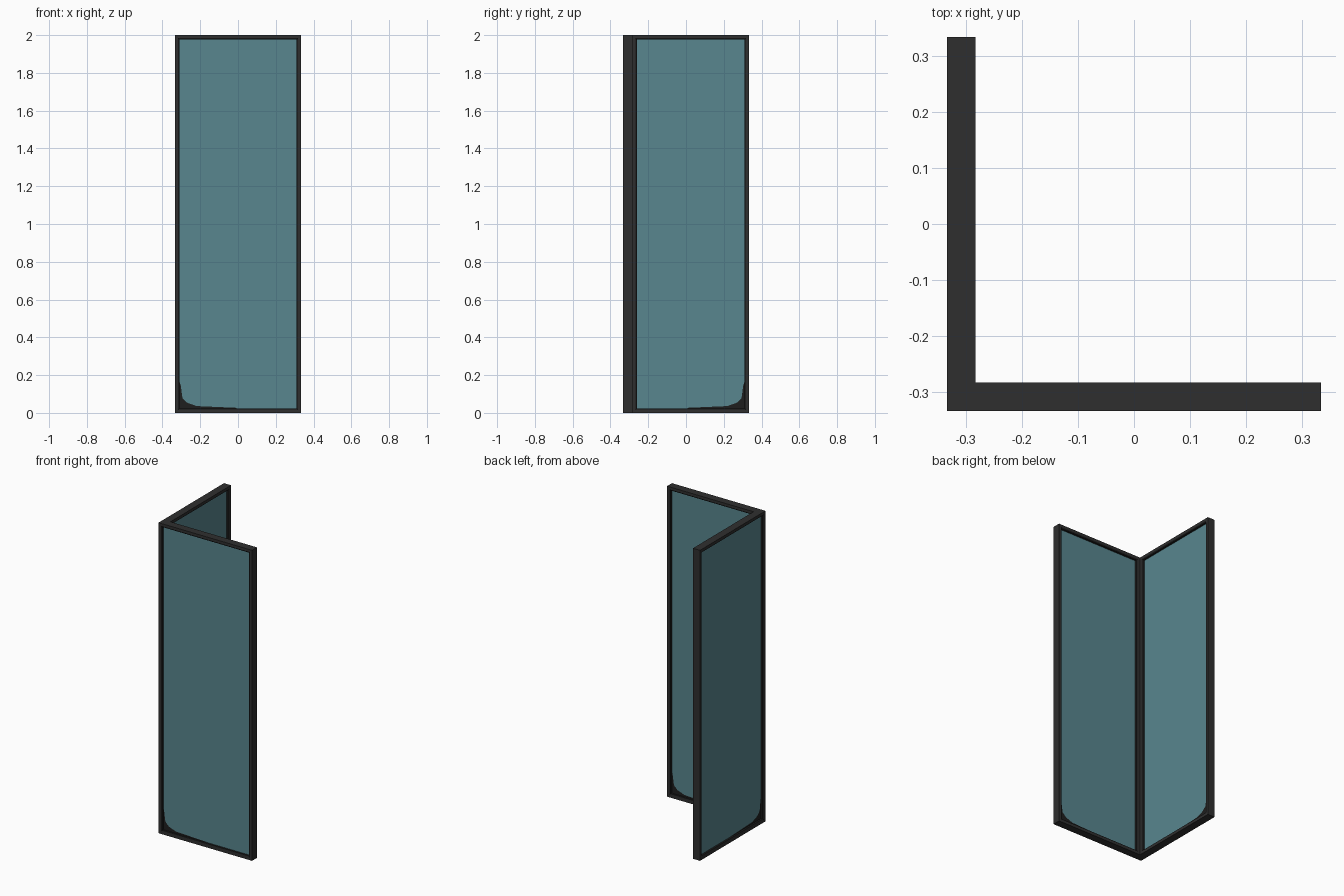
import bpy, bmesh
from mathutils import Vector

if "Cube" in bpy.data.objects:
    bpy.data.objects.remove(bpy.data.objects["Cube"])

A, T, H = 0.333, 0.05, 2.0      # half width, panel thickness, height
BORDER, DEPTH = 0.024, 0.015    # rim width, pane recess


def material(name, rgb):
    m = bpy.data.materials.new(name)
    m.diffuse_color = (*rgb, 1)
    m.use_nodes = True
    m.node_tree.nodes["Principled BSDF"].inputs["Base Color"].default_value = m.diffuse_color
    return m


frame = material("dark frame", (0.028, 0.028, 0.028))
bead = material("black seal", (0.013, 0.013, 0.013))
glass = material("teal pane", (0.098, 0.238, 0.272))


def finish(bm, name, mats):
    me = bpy.data.meshes.new(name)
    bm.to_mesh(me)
    bm.free()
    for m in mats:
        me.materials.append(m)
    ob = bpy.data.objects.new(name, me)
    bpy.context.collection.objects.link(ob)
    return ob


# Corner screen: L-shaped prism
bm = bmesh.new()
I = -A + T
profile = [(-A, -A), (A, -A), (A, I), (I, I), (I, A), (-A, A)]
base = bm.faces.new([bm.verts.new((x, y, 0)) for x, y in profile])
ext = bmesh.ops.extrude_face_region(bm, geom=[base])
bmesh.ops.translate(bm, vec=(0, 0, H),
                    verts=[v for v in ext["geom"] if isinstance(v, bmesh.types.BMVert)])
bmesh.ops.recalc_face_normals(bm, faces=bm.faces[:])

# Recessed panes: inset the four wide faces with a rim and a black seal
bm.normal_update()
panes = [f for f in bm.faces if abs(f.normal.z) < 0.1 and f.calc_area() > 0.5]
for width, depth, mat in ((0.016, 0, 0), (0.007, -0.004, 1), (0.001, -0.011, 1)):
    ring = bmesh.ops.inset_individual(bm, faces=panes, thickness=width, depth=depth,
                                      use_even_offset=True)
    for f in ring["faces"]:
        f.material_index = mat
    bm.normal_update()
for f in panes:
    f.material_index = 2
finish(bm, "corner_screen", [frame, bead, glass])

# Dark worn corner at the foot of each pane, as a thin plate
shape = [(0, 0), (0.30, 0), (0.30, 0.003), (0.09, 0.012), (0.04, 0.03),
         (0.015, 0.055), (0.006, 0.12), (0, 0.14)]
B = A - BORDER


def worn_corner(name, origin, along, normal):
    bm = bmesh.new()
    o, u, n = Vector(origin), Vector(along), Vector(normal)
    vs = [bm.verts.new(o + u * a + Vector((0, 0, b)) + n * 0.001) for a, b in shape]
    f = bm.faces.new(vs)
    f.normal_update()
    if f.normal.dot(n) < 0:
        f.normal_flip()
    finish(bm, name, [bead])


out, inn = -A + DEPTH, I - DEPTH
worn_corner("front_outer_wear", (-B, out, BORDER), (1, 0, 0), (0, -1, 0))
worn_corner("front_inner_wear", (B, inn, BORDER), (-1, 0, 0), (0, 1, 0))
worn_corner("side_outer_wear", (out, -B, BORDER), (0, 1, 0), (-1, 0, 0))
worn_corner("side_inner_wear", (inn, B, BORDER), (0, -1, 0), (1, 0, 0))
